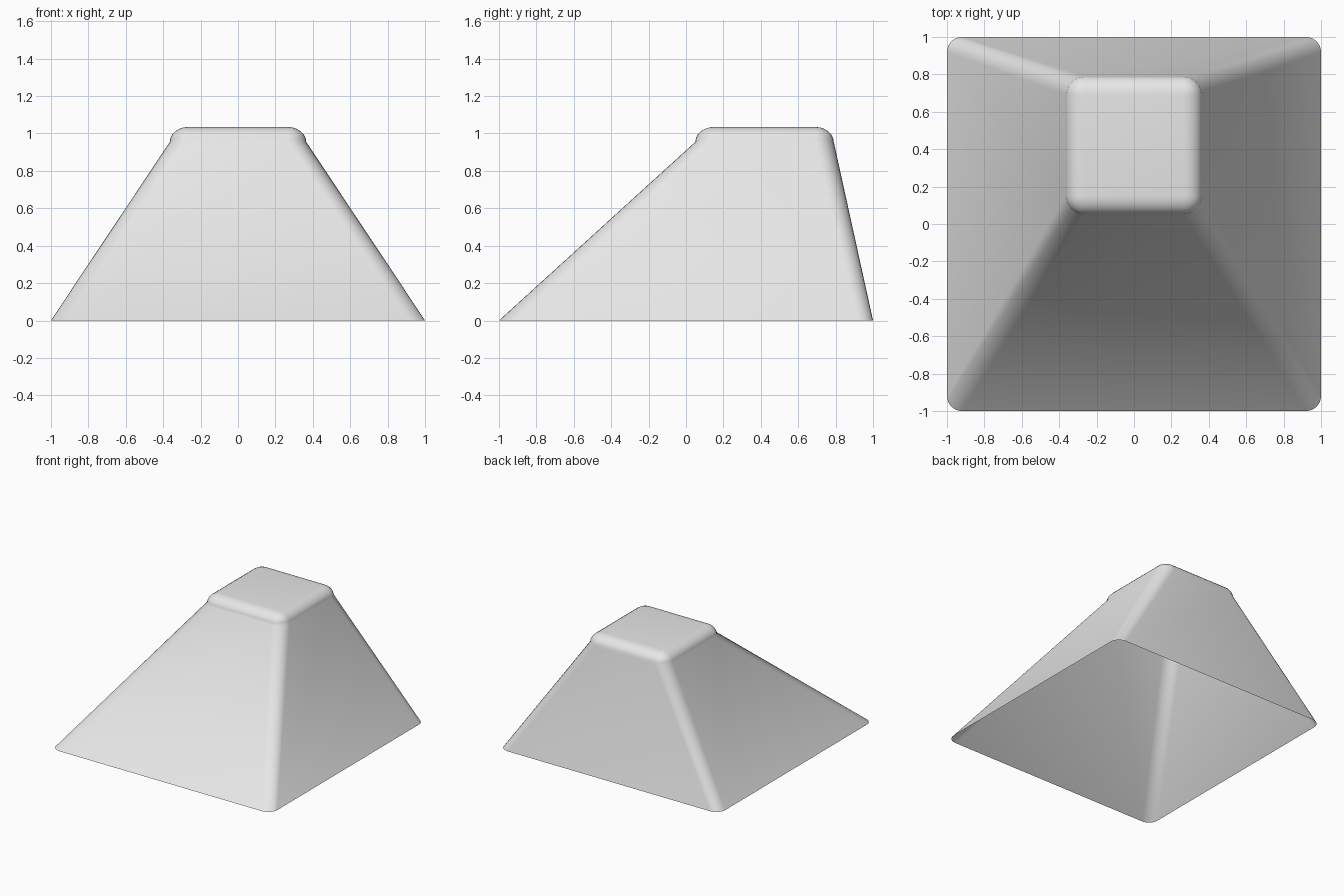
import bpy, bmesh, math

cube = bpy.data.objects.get("Cube")
if cube:
    bpy.data.objects.remove(cube, do_unlink=True)

STEPS = 6        # segments per rounded corner
CAP_Z = 0.955    # where the rounded crown begins
TOP_Z = 1.035
ROUND = 0.10     # crown rounding radius


def rounded_ring(bm, half_x, y_min, y_max, radius, z):
    """Loop of vertices around a rounded rectangle."""
    centres = [(half_x - radius, y_max - radius), (radius - half_x, y_max - radius),
               (radius - half_x, y_min + radius), (half_x - radius, y_min + radius)]
    ring = []
    for corner, (cx, cy) in enumerate(centres):
        for i in range(STEPS + 1):
            a = math.pi / 2 * (corner + i / STEPS)
            ring.append(bm.verts.new((cx + radius * math.cos(a),
                                      cy + radius * math.sin(a), z)))
    return ring


bm = bmesh.new()
# Open base rim
rings = [rounded_ring(bm, 1, -1, 1, 0.08, 0)]
# Crown rings, following a quarter ellipse up to the flat top
for i in range(STEPS + 1):
    a = math.pi / 2 * i / STEPS
    inset = ROUND * (1 - math.cos(a))
    rings.append(rounded_ring(bm, 0.365 - inset, 0.05 + inset, 0.79 - inset,
                              ROUND - inset, CAP_Z + (TOP_Z - CAP_Z) * math.sin(a)))
# Skin the walls and crown, leaving the underside open
for low, high in zip(rings, rings[1:]):
    for i in range(len(low)):
        j = (i + 1) % len(low)
        bm.faces.new((low[i], low[j], high[j], high[i]))
bm.faces.new(rings[-1])
bmesh.ops.remove_doubles(bm, verts=bm.verts, dist=0.0005)
for face in bm.faces:
    face.smooth = True

mesh = bpy.data.meshes.new("tapered_cap")
bm.to_mesh(mesh)
bm.free()
cap = bpy.data.objects.new("tapered_cap", mesh)
bpy.context.collection.objects.link(cap)

# Plain light grey finish
grey = bpy.data.materials.new("light_grey")
grey.use_nodes = True
colour = (0.8, 0.8, 0.8, 1)
grey.diffuse_color = colour
grey.node_tree.nodes["Principled BSDF"].inputs["Base Color"].default_value = colour
mesh.materials.append(grey)
